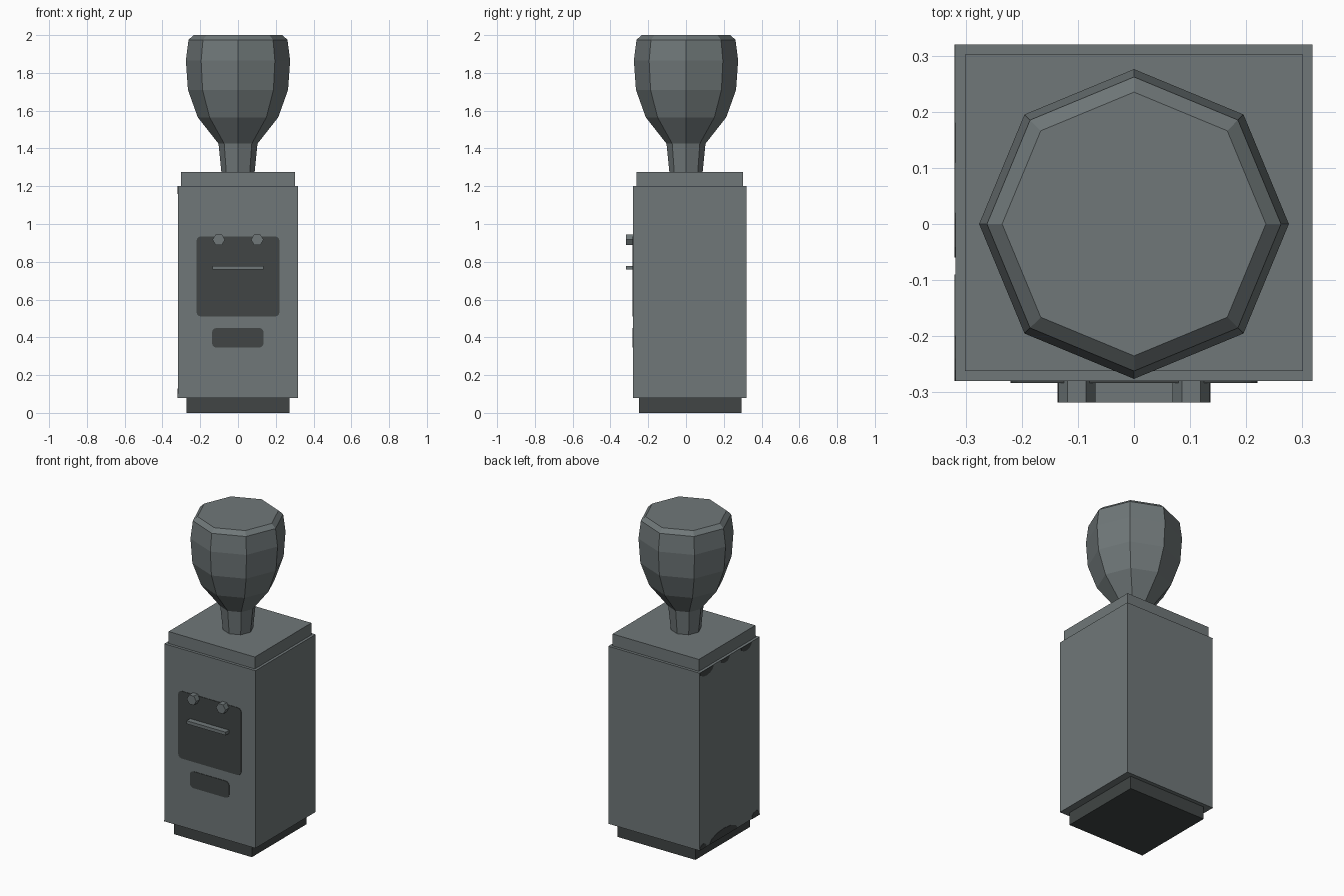
import bpy, bmesh, math

if "Cube" in bpy.data.objects:
    bpy.data.objects.remove(bpy.data.objects["Cube"])


def material(name, rgb):
    m = bpy.data.materials.new(name)
    m.diffuse_color = (*rgb, 1.0)
    m.use_nodes = True
    m.node_tree.nodes["Principled BSDF"].inputs["Base Color"].default_value = m.diffuse_color
    return m


GREY = material("grey metal", (0.160, 0.186, 0.190))
DARK = material("dark grey", (0.052, 0.060, 0.059))


def finish(name, bm, mat):
    bmesh.ops.recalc_face_normals(bm, faces=bm.faces)
    mesh = bpy.data.meshes.new(name)
    bm.to_mesh(mesh)
    bm.free()
    mesh.materials.append(mat)
    obj = bpy.data.objects.new(name, mesh)
    bpy.context.collection.objects.link(obj)
    return obj


def box(name, x, y, z, mat):
    bm = bmesh.new()
    bmesh.ops.create_cube(bm, size=1)
    for v in bm.verts:
        v.co = [(lo + hi) / 2 + c * (hi - lo) for c, (lo, hi) in zip(v.co, (x, y, z))]
    return finish(name, bm, mat)


def prism(name, points, offset, mat):
    """Extrude a flat outline along an offset."""
    bm = bmesh.new()
    face = bm.faces.new([bm.verts.new(p) for p in points])
    new = bmesh.ops.extrude_face_region(bm, geom=[face])["geom"]
    bmesh.ops.translate(bm, vec=offset, verts=[g for g in new if isinstance(g, bmesh.types.BMVert)])
    return finish(name, bm, mat)


def rounded_plate(name, x0, x1, z0, z1, r):
    pts = []
    for i, (cx, cz) in enumerate([(x1 - r, z1 - r), (x0 + r, z1 - r), (x0 + r, z0 + r), (x1 - r, z0 + r)]):
        for k in range(4):
            a = math.radians(90 * i + 30 * k)
            pts.append((cx + r * math.cos(a), FRONT, cz + r * math.sin(a)))
    return prism(name, pts, (0, -0.003, 0), DARK)


FRONT, LEFT = -0.28, -0.318

# Stacked housing
box("base", (-0.272, 0.272), (-0.25, 0.295), (0, 0.08), DARK)
box("body", (LEFT, -LEFT), (FRONT, 0.32), (0.08, 1.2), GREY)
box("cap", (-0.301, 0.301), (-0.262, 0.302), (1.2, 1.275), GREY)

# Painted front panels
rounded_plate("upper_panel", -0.22, 0.22, 0.51, 0.935, 0.025)
rounded_plate("lower_panel", -0.138, 0.136, 0.345, 0.45, 0.025)

# Hexagonal buttons and handle bar
for side, x in (("left", -0.102), ("right", 0.102)):
    pts = [(x + 0.033 * math.cos(math.radians(60 * k)), FRONT,
            0.917 + 0.033 * math.sin(math.radians(60 * k))) for k in range(6)]
    prism(side + "_button", pts, (0, -0.038, 0), GREY)
box("handle_bar", (-0.136, 0.136), (-0.318, FRONT), (0.758, 0.778), GREY)

# Eight-sided bulb on top, turned from a profile of (radius, height)
profile = [(0.088, 1.275), (0.103, 1.425), (0.213, 1.565), (0.265, 1.71),
           (0.276, 1.865), (0.262, 1.975), (0.235, 2.0)]
bm = bmesh.new()
rings = [[bm.verts.new((r * math.cos(k * math.pi / 4), r * math.sin(k * math.pi / 4), z))
          for k in range(8)] for r, z in profile]
for a, b in zip(rings, rings[1:]):
    for k in range(8):
        n = (k + 1) % 8
        bm.faces.new((a[k], a[n], b[n], b[k]))
bm.faces.new(rings[0])
bm.faces.new(rings[-1])
finish("top_bulb", bm, GREY)

# Worn dark patches along the top and bottom edges of the left side
patches = [(0.32, 0.18, 1.2, -0.04), (0.11, 0.02, 1.2, -0.03), (-0.09, -0.2, 1.2, -0.035),
           (0.32, 0.25, 0.08, 0.03), (0.22, -0.06, 0.08, 0.05), (-0.2, -0.28, 0.08, 0.04)]
for i, (y0, y1, z, h) in enumerate(patches):
    pts = [(LEFT, y0 + (y1 - y0) * (1 - math.cos(t * math.pi / 6)) / 2,
            z + h * math.sin(t * math.pi / 6)) for t in range(7)]
    prism(f"worn_patch_{i + 1}", pts, (-0.002, 0, 0), DARK)
